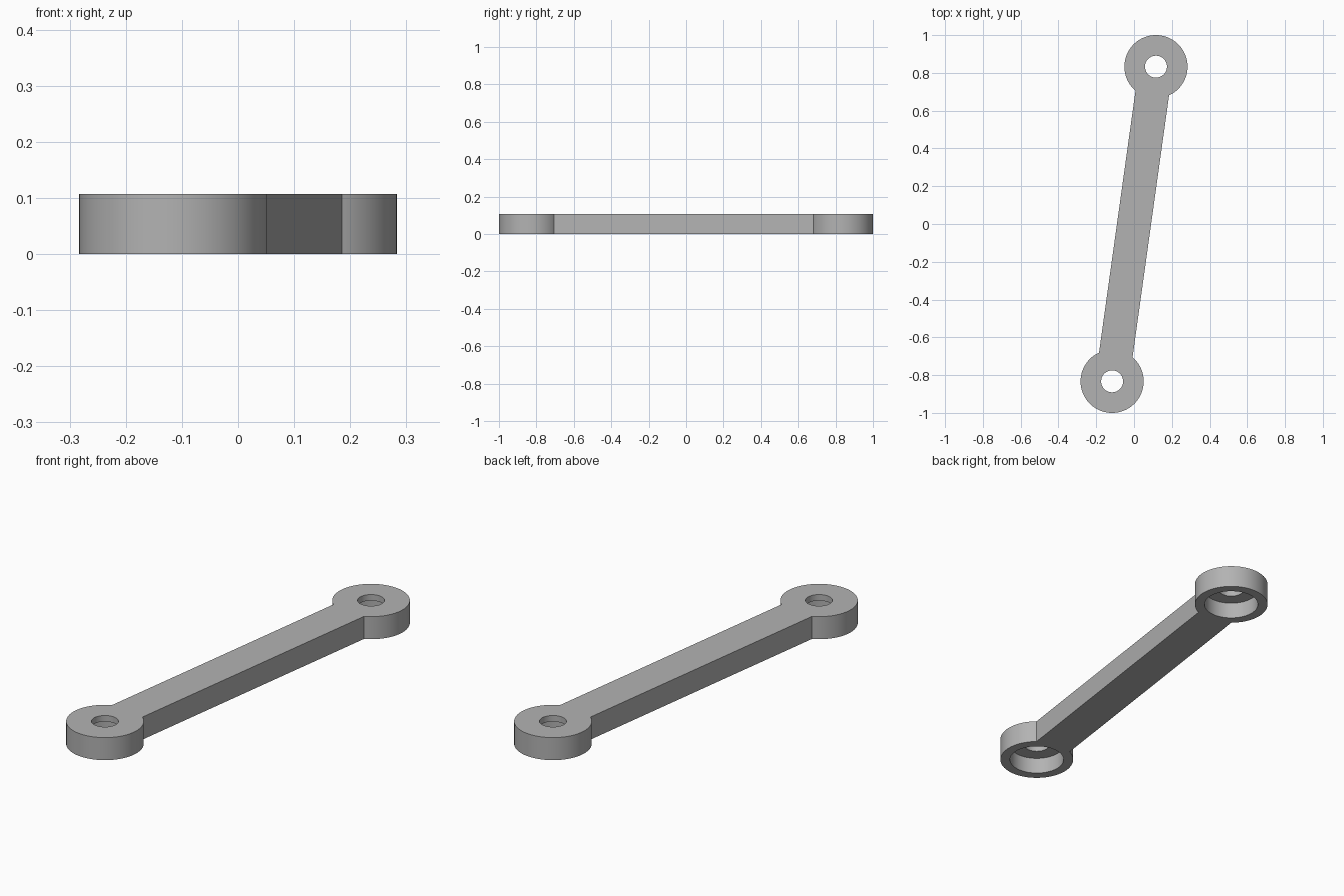
import bpy, bmesh, math
from mathutils import Vector, Matrix

if "Cube" in bpy.data.objects:
    bpy.data.objects.remove(bpy.data.objects["Cube"], do_unlink=True)

HEIGHT = 0.107
EYE_R, HALF_BAR = 0.167, 0.0895
BORE_R, POCKET_R, POCKET_DEPTH = 0.058, 0.123, 0.078
EYE = Vector((0.116, 0.833, 0))
SEGMENTS = 96

grey = bpy.data.materials.new("plain grey")
grey.use_nodes = True
colour = (0.45, 0.45, 0.45, 1)
grey.diffuse_color = colour
grey.node_tree.nodes["Principled BSDF"].inputs["Base Color"].default_value = colour


def mesh_object(name, bm):
    mesh = bpy.data.meshes.new(name)
    bm.to_mesh(mesh)
    bm.free()
    mesh.materials.append(grey)
    obj = bpy.data.objects.new(name, mesh)
    bpy.context.collection.objects.link(obj)
    return obj


def cylinder(name, centre, radius, bottom, top):
    bm = bmesh.new()
    place = Matrix.Translation((centre.x, centre.y, (bottom + top) / 2))
    bmesh.ops.create_cone(bm, cap_ends=True, segments=SEGMENTS, radius1=radius,
                          radius2=radius, depth=top - bottom, matrix=place)
    return mesh_object(name, bm)


# Link arm: two round eyes joined by a straight bar, as one extruded outline
half_length = EYE.length
turn = Matrix.Rotation(-math.atan2(EYE.x, EYE.y), 4, "Z")
neck = math.asin(HALF_BAR / EYE_R)
start, sweep = -math.pi / 2 + neck, 2 * math.pi - 2 * neck
bm = bmesh.new()
outline = []
for side in (1, -1):
    for i in range(SEGMENTS + 1):
        a = start + sweep * i / SEGMENTS
        point = Vector((EYE_R * math.cos(a), half_length + EYE_R * math.sin(a), 0))
        outline.append(bm.verts.new(turn @ (point * side)))
face = bm.faces.new(outline)
top = bmesh.ops.extrude_face_region(bm, geom=[face])["geom"]
bmesh.ops.translate(bm, vec=(0, 0, HEIGHT),
                    verts=[v for v in top if isinstance(v, bmesh.types.BMVert)])
bmesh.ops.recalc_face_normals(bm, faces=bm.faces)
arm = mesh_object("link_arm", bm)
bpy.context.view_layer.objects.active = arm
arm.select_set(True)

# Through bore and wide bearing pocket from below, at each eye
for side in (1, -1):
    cutters = [cylinder("pocket_cutter", EYE * side, POCKET_R, -0.05, POCKET_DEPTH),
               cylinder("bore_cutter", EYE * side, BORE_R, -0.1, HEIGHT + 0.1)]
    for cutter in cutters:
        cutter.hide_render = True
        cut = arm.modifiers.new("cut", "BOOLEAN")
        cut.operation, cut.solver, cut.object = "DIFFERENCE", "EXACT", cutter
        bpy.ops.object.modifier_apply(modifier=cut.name)
        bpy.data.objects.remove(cutter, do_unlink=True)

bpy.ops.object.select_all(action="DESELECT")
arm.select_set(True)
bpy.ops.object.shade_smooth_by_angle(angle=math.radians(30))
